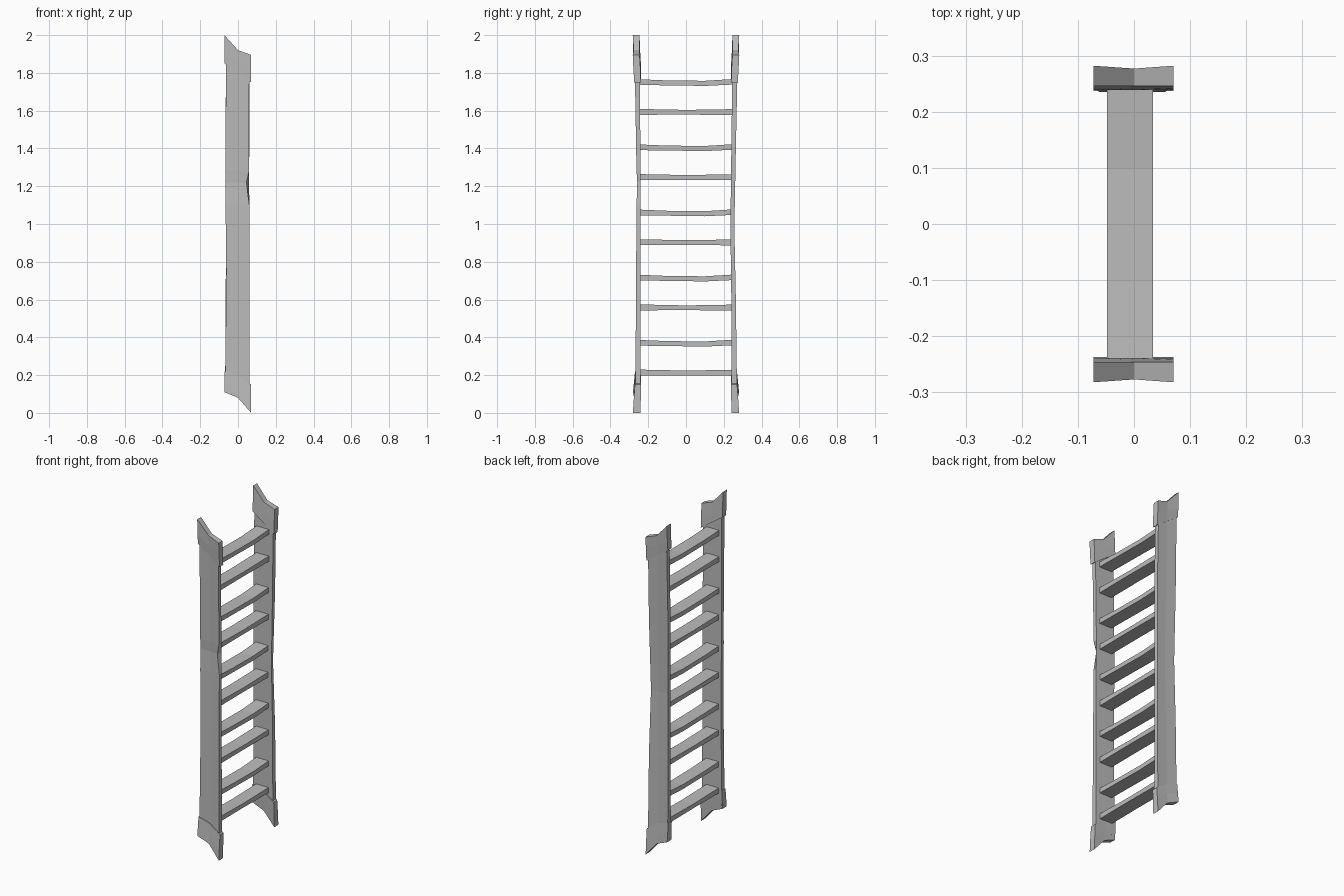
import bpy
import bmesh

cube = bpy.data.objects.get("Cube")
if cube:
    bpy.data.objects.remove(cube, do_unlink=True)

grey = bpy.data.materials.new("weathered grey")
grey.use_nodes = True
colour = (0.5, 0.5, 0.5, 1)
grey.diffuse_color = colour
grey.node_tree.nodes["Principled BSDF"].inputs["Base Color"].default_value = colour


def loft(name, rings):
    """Skin a list of equal-sized rings and close both ends."""
    bm = bmesh.new()
    loops = [[bm.verts.new(p) for p in ring] for ring in rings]
    n = len(loops[0])
    for a, b in zip(loops, loops[1:]):
        for i in range(n):
            j = (i + 1) % n
            bm.faces.new((a[i], a[j], b[j], b[i]))
    for end in (loops[0], loops[-1]):
        for k in range(n // 2 - 1):
            bm.faces.new((end[k], end[k + 1], end[n - 2 - k], end[n - 1 - k]))
    bmesh.ops.recalc_face_normals(bm, faces=bm.faces)
    mesh = bpy.data.meshes.new(name)
    bm.to_mesh(mesh)
    bm.free()
    mesh.materials.append(grey)
    ob = bpy.data.objects.new(name, mesh)
    bpy.context.collection.objects.link(ob)
    return ob


def plank_ring(side, xs, zs, inner, outer, dish=0.0, chip=0.0):
    """Cross-section of an upright board: inner face, then outer face."""
    pts = [(x, side * inner, z) for x, z in zip(xs, zs)]
    for i in (2, 1, 0):
        x = xs[i] - (chip if i == 2 else 0)
        y = outer - (dish if i == 1 else 0)
        pts.append((x, side * y, zs[i]))
    return pts


# Uprights: height, inner face, outer face, left edge, right edge, corner chip
front_rows = [(0.13, 0.24, 0.268, -0.068, 0.062, 0),
              (0.75, 0.24, 0.264, -0.062, 0.06, 0),
              (1.1, 0.24, 0.262, -0.066, 0.06, 0),
              (1.22, 0.24, 0.258, -0.066, 0.059, 0.015),
              (1.28, 0.24, 0.262, -0.066, 0.058, 0),
              (1.87, 0.246, 0.272, -0.064, 0.06, 0)]
back_rows = [(0.13, 0.24, 0.27, -0.068, 0.062, 0),
             (0.6, 0.24, 0.264, -0.066, 0.06, 0),
             (0.98, 0.235, 0.256, -0.062, 0.056, 0.004),
             (1.4, 0.24, 0.264, -0.066, 0.06, 0),
             (1.87, 0.246, 0.274, -0.064, 0.06, 0)]

for label, side, rows in (("front", -1, front_rows), ("back", 1, back_rows)):
    loft(label + "_upright",
         [plank_ring(side, (l, 0, r), (z, z, z), i, o, 0.002, c)
          for z, i, o, l, r, c in rows])

    # Flared end sleeves with slanted seams and swept tips
    edges = (-0.072, 0, 0.07)
    loft(label + "_top_sleeve", [
        plank_ring(side, edges, (1.85, 1.80, 1.75), 0.239, 0.274, 0.001),
        plank_ring(side, edges, (1.9, 1.86, 1.83), 0.242, 0.279, 0.004),
        plank_ring(side, edges, (2.0, 1.92, 1.895), 0.246, 0.282, 0.005)])
    loft(label + "_bottom_sleeve", [
        plank_ring(side, edges, (0.11, 0.08, 0.0), 0.242, 0.281, 0.006),
        plank_ring(side, edges, (0.16, 0.14, 0.08), 0.239, 0.276, 0.004),
        plank_ring(side, edges, (0.22, 0.2, 0.15), 0.237, 0.27, 0.001)])

# Rungs: two alternating, slightly warped boards; (y, top offset, bottom offset)
warped = [(-0.243, 0.016, -0.014), (-0.1, 0.01, -0.016), (0.1, 0.008, -0.019),
          (0.243, 0.017, -0.012)]
plain = [(-0.243, 0.016, -0.015), (0, 0.011, -0.014), (0.243, 0.015, -0.016)]

for pair in range(5):
    for label, base, shape in (("plain", 0.213, plain), ("warped", 0.37, warped)):
        z = base + pair * 0.345
        loft(f"{label}_rung_{pair + 1}",
             [[(-0.048, y, z + lo), (0.034, y, z + lo),
               (0.034, y, z + hi), (-0.048, y, z + hi)] for y, hi, lo in shape])
